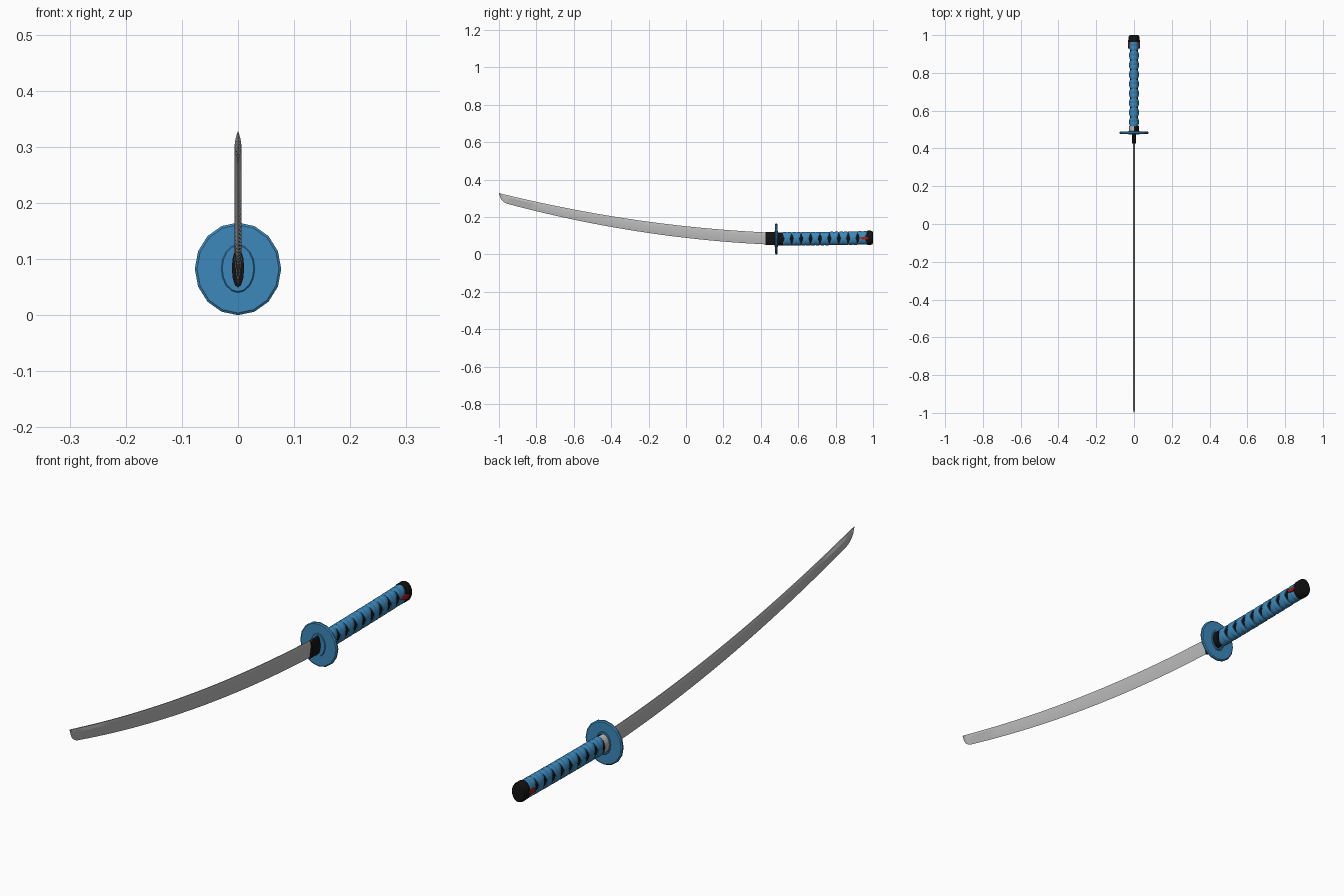
import bpy, bmesh, math

if "Cube" in bpy.data.objects:
    bpy.data.objects.remove(bpy.data.objects["Cube"])

def material(name, rgb):
    m = bpy.data.materials.new(name)
    m.diffuse_color = (*rgb, 1)
    m.use_nodes = True
    m.node_tree.nodes["Principled BSDF"].inputs["Base Color"].default_value = m.diffuse_color
    return m

STEEL = material("steel grey", (0.50, 0.50, 0.50))
BLUE = material("blue", (0.045, 0.25, 0.50))
BLACK = material("black", (0.006, 0.006, 0.006))
RED = material("red", (0.45, 0.01, 0.01))

def loft(name, rings, mats, closed=False, smooth=30, rule=None):
    """Skin a list of equal-length point rings; closed joins last to first."""
    bm = bmesh.new()
    vs = [[bm.verts.new(p) for p in r] for r in rings]
    n = len(vs[0])
    pairs = list(zip(vs, vs[1:])) + ([(vs[-1], vs[0])] if closed else [])
    for a, b in pairs:
        for i in range(n):
            j = (i + 1) % n
            bm.faces.new((a[i], a[j], b[j], b[i]))
    if not closed:
        bm.faces.new(vs[0])
        bm.faces.new(vs[-1])
    bmesh.ops.recalc_face_normals(bm, faces=bm.faces)
    if rule:
        for f in bm.faces:
            f.material_index = rule(f.calc_center_median())
    me = bpy.data.meshes.new(name)
    bm.to_mesh(me)
    bm.free()
    for m in mats:
        me.materials.append(m)
    ob = bpy.data.objects.new(name, me)
    bpy.context.collection.objects.link(ob)
    if smooth:
        bpy.ops.object.select_all(action='DESELECT')
        ob.select_set(True)
        bpy.context.view_layer.objects.active = ob
        bpy.ops.object.shade_smooth_by_angle(angle=math.radians(smooth))
    return ob

def ellipse(y, rx, rz, cz, n=16, tilt=0.0):
    return [(rx * math.sin(a), y + tilt * math.cos(a), cz + rz * math.cos(a))
            for a in (2 * math.pi * i / n for i in range(n))]

def grip_z(y):
    return 0.083 + 0.006 * ((y - 0.49) / 0.5) ** 2

# Blade: curved spine, ridge and cutting edge, with a swept point
def blade_ring(y, w=None, k=1.0):
    t = 0.44 - y
    s = 0.117 + 0.0455 * t + 0.070 * t * t
    w = w or 0.064 - 0.017 * (t / 1.37) ** 2
    return [(-0.002 * k, y, s), (0.002 * k, y, s), (0.0065 * k, y, s - 0.25 * w),
            (0, y, s - w), (-0.0065 * k, y, s - 0.25 * w)]

rings = [blade_ring(0.44 - 1.37 * i / 28) for i in range(29)]
rings += [blade_ring(y, w, k) for y, w, k in
          ((-0.955, 0.0465, 0.9), (-0.97, 0.043, 0.8), (-0.985, 0.034, 0.65), (-0.993, 0.022, 0.4), (-1.0, 0.003, 0.1))]
loft("blade", rings, [STEEL])

# Blade collar in front of the guard
loft("blade_collar", [ellipse(y, 0.011, 0.035, 0.084, 12) for y in (0.425, 0.483)], [BLACK])

# Guard disc with a bevelled rim and a raised oval on both faces
loft("guard", [ellipse(y, 0.077 - d, 0.0825 - d, 0.0825)
               for y, d in ((0.477, 0.004), (0.480, 0), (0.486, 0), (0.489, 0.004))], [BLUE], smooth=0)
loft("guard_washer", [ellipse(y, 0.030 - d, 0.043 - d, 0.083)
                      for y, d in ((0.474, 0.002), (0.476, 0), (0.490, 0), (0.492, 0.002))], [BLUE], smooth=0)

# Collar at the start of the grip, steel on its left half
loft("grip_collar", [ellipse(y, 0.026, 0.035, 0.083) for y in (0.485, 0.518)],
     [BLACK, STEEL], rule=lambda c: 1 if c.x < -0.001 else 0)

# Grip core
loft("grip_core", [ellipse(y, 0.021, 0.031, grip_z(y)) for y in (0.5, 0.62, 0.74, 0.86, 0.98)], [BLACK])

# Wrap: pairs of oppositely tilted bands leaving dark diamonds on the sides
COUNT, START, END = 9, 0.515, 0.968
pitch = (END - START) / COUNT
half = 0.27 * pitch
for k in range(COUNT):
    y = START + (k + 0.5) * pitch
    for side, label in ((1, "a"), (-1, "b")):
        profile = ((-half, -0.006), (-half, -0.002), (-half * 0.5, 0), (half * 0.5, 0), (half, -0.002), (half, -0.006))
        loft(f"wrap_band_{k}{label}",
             [ellipse(y + dy, 0.026 + dr, 0.036 + dr, grip_z(y), 20, side * pitch / 4)
              for dy, dr in profile], [BLUE], closed=True)

# End cap
loft("end_cap", [ellipse(y, 0.029 - d, 0.0375 - d, 0.089)
                 for y, d in ((0.964, 0.001), (0.970, 0), (0.990, 0), (0.997, 0.003), (1.0, 0.008))], [BLACK])

# Red ornaments on both sides of the grip end
for s, label in ((1, "right"), (-1, "left")):
    outline = ((0.930, 0.087), (0.940, 0.081), (0.968, 0.078), (0.974, 0.087), (0.968, 0.094), (0.940, 0.093))
    loft(f"red_ornament_{label}", [[(s * x, y, z) for y, z in outline] for x in (0.022, 0.031)],
         [RED], smooth=0)
